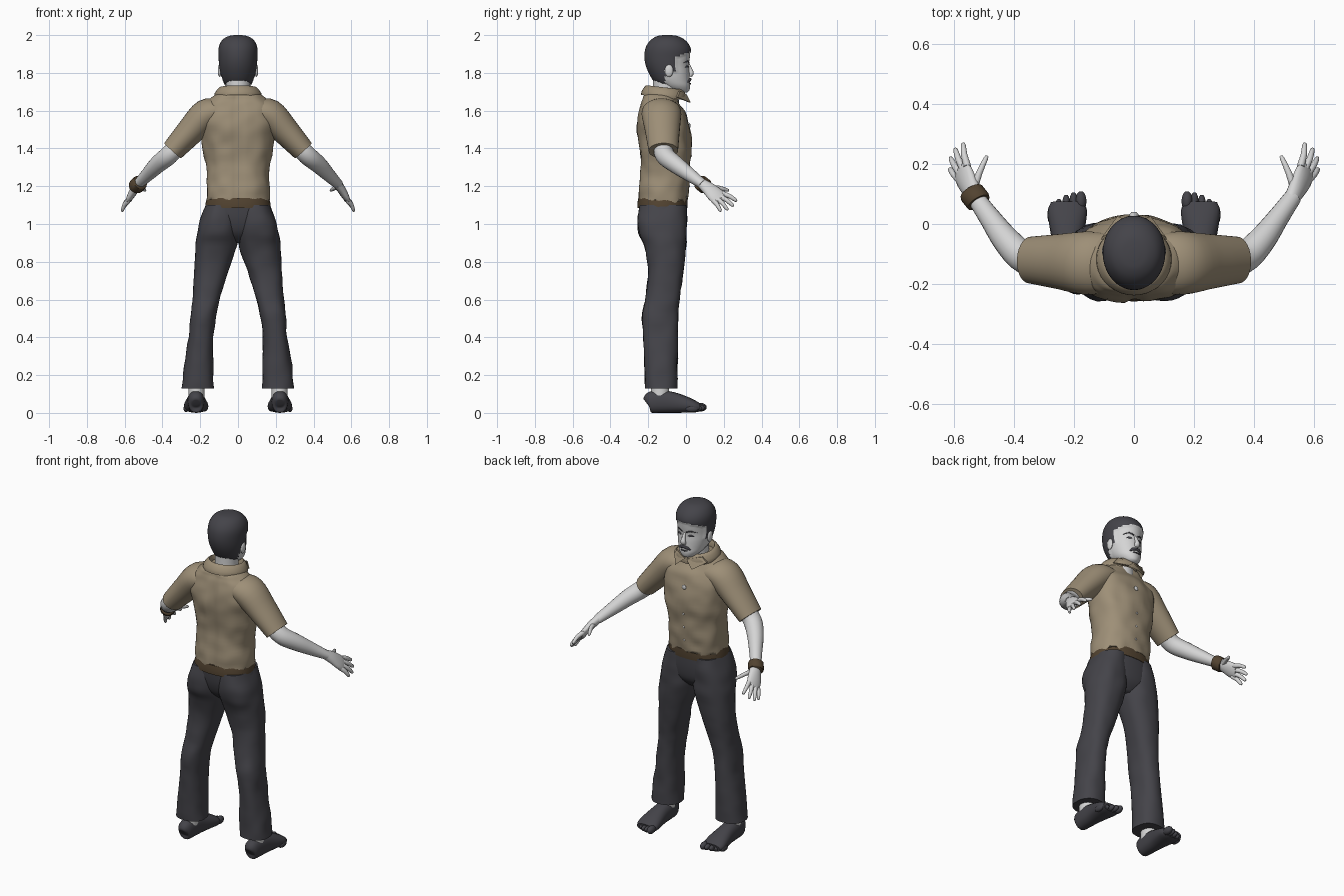
import bpy, bmesh, math, random
from mathutils import Vector, noise

random.seed(4)
if "Cube" in bpy.data.objects:
    bpy.data.objects.remove(bpy.data.objects["Cube"])


def material(name, rgb):
    m = bpy.data.materials.new(name)
    m.use_nodes = True
    m.diffuse_color = (*rgb, 1)
    bsdf = next(n for n in m.node_tree.nodes if n.type == 'BSDF_PRINCIPLED')
    bsdf.inputs["Base Color"].default_value = (*rgb, 1)
    bsdf.inputs["Roughness"].default_value = 0.8
    return m


SKIN = material("pale grey skin", (0.66, 0.66, 0.66))
DARK = material("charcoal", (0.058, 0.057, 0.067))
SHIRT = material("tan cloth", (0.34, 0.275, 0.185))
BROWN = material("brown leather", (0.085, 0.056, 0.03))


def smooth_rows(rows, steps):
    """Catmull-Rom interpolation of rows of numbers."""
    out = []
    for i in range(len(rows) - 1):
        p0, p1 = rows[max(i - 1, 0)], rows[i]
        p2, p3 = rows[i + 1], rows[min(i + 2, len(rows) - 1)]
        for k in range(steps):
            t = k / steps
            out.append([b + 0.5 * t * (c - a + t * (2*a - 5*b + 4*c - d + t * (3*(b - c) + d - a)))
                        for a, b, c, d in zip(p0, p1, p2, p3)])
    return out + [list(rows[-1])]


def skin_rings(name, rings, mat, caps=True, angle=50):
    """Bridge a stack of point loops into one smooth object."""
    bm = bmesh.new()
    loops = [[bm.verts.new(p) for p in ring] for ring in rings]
    n = len(loops[0])
    for a, b in zip(loops, loops[1:]):
        for i in range(n):
            j = (i + 1) % n
            bm.faces.new((a[i], a[j], b[j], b[i]))
    if caps:
        bm.faces.new(loops[0])
        bm.faces.new(loops[-1])
    bmesh.ops.recalc_face_normals(bm, faces=bm.faces)
    me = bpy.data.meshes.new(name)
    bm.to_mesh(me)
    bm.free()
    me.materials.append(mat)
    me.shade_smooth()
    me.set_sharp_from_angle(angle=math.radians(angle))
    ob = bpy.data.objects.new(name, me)
    bpy.context.scene.collection.objects.link(ob)
    return ob


def oval(n, power):
    for i in range(n):
        c, s = math.cos(math.tau * i / n), math.sin(math.tau * i / n)
        yield (math.copysign(abs(c) ** (2 / power), c), math.copysign(abs(s) ** (2 / power), s))


def stack(name, rows, mat, n=32, steps=4, power=2.0, side=1, caps=True, tilt=0.0, rough=0.0):
    """Level sections given as (z, x min, x max, y min, y max)."""
    rings = []
    for z, x0, x1, y0, y1 in smooth_rows(rows, steps):
        ring = []
        for c, s in oval(n, power):
            p = Vector((side * ((x0 + x1) / 2 + c * (x1 - x0) / 2),
                        (y0 + y1) / 2 + s * (y1 - y0) / 2, z))
            p.z -= tilt * (p.y + 0.11)
            if rough:
                p += Vector((c, s, 0)) * rough * noise.noise(p * 14)
            ring.append(p)
        rings.append(ring)
    return skin_rings(name, rings, mat, caps)


def tube(name, rows, mat, ref=(0, 0, 1), n=16, steps=4, side=1, power=2.0):
    """Sections (x, y, z, half size along ref, half size across) along a path."""
    rows = smooth_rows(rows, steps)
    rings = []
    for i, (x, y, z, a, b) in enumerate(rows):
        t = Vector(rows[min(i + 1, len(rows) - 1)][:3]) - Vector(rows[max(i - 1, 0)][:3])
        t.normalize()
        u = Vector(ref)
        u = (u - t * u.dot(t)).normalized()
        v = t.cross(u)
        ring = [Vector((x, y, z)) + u * a * c + v * b * s for c, s in oval(n, power)]
        rings.append([Vector((side * p.x, p.y, p.z)) for p in ring])
    return skin_rings(name, rings, mat)


def ball(name, centre, radii, mat):
    x, y, z = centre
    rows = []
    for k in range(1, 10):
        f = math.pi * k / 10
        rows.append((x, y - radii[1] * math.cos(f), z,
                     radii[2] * math.sin(f), radii[0] * math.sin(f)))
    return tube(name, rows, mat, n=14, steps=1)


# Shirt body with a ragged hem and slight creases
body = [(1.12, .166, -.254, .006), (1.2, .167, -.25, .016), (1.3, .168, -.242, .02),
        (1.4, .185, -.247, .028), (1.5, .198, -.26, .022), (1.58, .2, -.256, 0),
        (1.63, .185, -.242, -.03), (1.66, .15, -.232, -.045), (1.685, .115, -.222, -.05),
        (1.7, .07, -.18, -.06)]
shirt = stack("shirt_body", [(z, -r, r, a, b) for z, r, a, b in body], SHIRT,
              n=56, steps=5, power=2.35, rough=.009)
for v in shirt.data.vertices:
    if v.co.z < 1.125:
        v.co.z += random.uniform(-.012, .016)
    if v.co.y < -.12:
        v.co.y += .012 * math.exp(-(v.co.x / .02) ** 2)

# Collar band and its two points
stack("collar", [(1.668, -.125, .125, -.238, .0), (1.69, -.124, .124, -.234, .0),
                 (1.722, -.1, .1, -.212, -.012), (1.715, -.09, .09, -.2, -.02),
                 (1.68, -.085, .085, -.195, -.03)], SHIRT, n=36, steps=2, caps=False, tilt=.12)
for side, word in ((1, "left"), (-1, "right")):
    tri = [(.006, .004, 1.685), (.055, .026, 1.642), (.108, -.045, 1.672), (.085, -.03, 1.705)]
    skin_rings(word + "_collar_point",
               [[Vector((side * x, y + d, z)) for x, y, z in tri] for d in (0, -.008)], SHIRT)

# Buttons down the front, the chest one larger
for i, (z, y, r) in enumerate(((1.52, .019, .014), (1.44, .027, .006), (1.36, .026, .006),
                               (1.28, .02, .006), (1.2, .017, .006))):
    ball(f"button_{i + 1}", (0, y, z), (r, .005, r), SKIN)

# Belt and seat
stack("belt", [(1.085, -.174, .174, -.257, .007), (1.11, -.172, .172, -.258, .009),
               (1.138, -.165, .165, -.252, .008)], BROWN, n=40, steps=1, power=2.3)
stack("trouser_seat", [(.9, -.05, .05, -.16, -.05), (.95, -.16, .16, -.215, -.01),
                       (1.02, -.19, .19, -.242, .003), (1.1, -.171, .171, -.25, .004)],
      DARK, n=40, power=2.3)

leg = [(.13, .127, .298, -.217, -.045), (.25, .13, .285, -.22, -.045), (.4, .13, .262, -.228, -.042),
       (.52, .115, .252, -.232, -.042), (.62, .09, .24, -.215, -.03), (.75, .05, .232, -.2, -.012),
       (.88, .006, .224, -.22, 0), (.95, 0, .216, -.25, .005), (1.02, 0, .2, -.258, .005),
       (1.1, .005, .17, -.245, 0)]
sleeve = [(.09, -.13, 1.6, .06, .1), (.165, -.13, 1.58, .083, .105),
          (.25, -.125, 1.493, .074, .092), (.346, -.12, 1.388, .06, .078)]
arm = [(.3, -.12, 1.43, .048, .05), (.365, -.113, 1.365, .05, .052), (.425, -.055, 1.315, .046, .046),
       (.48, .02, 1.26, .036, .036), (.53, .09, 1.21, .025, .029)]
palm = [(.525, .083, 1.215, .028, .024), (.545, .12, 1.187, .038, .023),
        (.565, .158, 1.152, .046, .019), (.576, .185, 1.132, .04, .012)]
spread = (.045, -.08, -.06)
fingers = {"index": ((.556, .19, 1.163), (.57, .27, 1.122)),
           "middle": ((.566, .175, 1.15), (.597, .252, 1.095)),
           "ring": ((.574, .16, 1.138), (.613, .222, 1.075)),
           "little": ((.58, .145, 1.126), (.615, .185, 1.067)),
           "thumb": ((.535, .115, 1.195), (.49, .228, 1.178))}
foot = [(.222, -.207, .05, .022, .02), (.222, -.195, .055, .053, .038), (.222, -.14, .06, .06, .045),
        (.222, -.07, .055, .055, .05), (.222, 0, .043, .043, .061), (.222, .045, .033, .032, .065),
        (.222, .072, .028, .022, .055)]

for side, word in ((1, "left"), (-1, "right")):
    # Trouser leg, ankle, foot and toes
    stack(word + "_trouser_leg", leg, DARK, n=32, power=2.3, side=side, rough=.006)
    stack(word + "_ankle", [(.08, .178, .262, -.185, -.09), (.17, .178, .262, -.185, -.09)],
          SKIN, n=20, steps=1, side=side)
    tube(word + "_foot", foot, DARK, n=20, side=side, power=2.3)
    for i in range(5):
        r = .019 if i == 0 else .014
        ball(f"{word}_toe_{i + 1}", (side * (.177 + .0245 * i), .076 - .0035 * i * i * .8, .03 - .002 * i),
             (r, .034, r + .004), DARK)
    # Sleeve, arm and hand
    tube(word + "_sleeve", sleeve, SHIRT, n=28, side=side)
    tube(word + "_arm", arm, SKIN, n=20, side=side)
    tube(word + "_palm", palm, SKIN, ref=spread, side=side)
    for label, (a, b) in fingers.items():
        a, b = Vector(a), Vector(b)
        mid = a.lerp(b, .5) + Vector((.003, 0, .005))
        near, tip = a.lerp(b, .12), a.lerp(b, .92)
        tube(f"{word}_{label}_finger", [(*a, .013, .013), (*near, .014, .013), (*mid, .012, .011),
                                        (*tip, .009, .008), (*b, .003, .003)],
             SKIN, n=10, steps=2, side=side)

# Band on one wrist
tube("wrist_band", [(.517, .072, 1.222, .037, .04), (.52, .077, 1.219, .041, .043),
                    (.54, .102, 1.199, .041, .043), (.543, .107, 1.196, .037, .04)],
     BROWN, n=20, steps=1, side=-1)

# Neck and head, with hair raised slightly above the skin
stack("neck", [(1.62, -.07, .07, -.185, -.035), (1.68, -.064, .064, -.175, -.04),
               (1.78, -.066, .066, -.175, -.04)], SKIN, n=24, steps=2)
skull = [(1.695, .022, -.055, .002), (1.705, .042, -.09, .016), (1.73, .066, -.135, .022),
         (1.76, .08, -.168, .02), (1.8, .09, -.192, .018), (1.84, .095, -.208, .015),
         (1.88, .098, -.215, .02), (1.92, .099, -.212, .022), (1.95, .092, -.2, .01),
         (1.975, .075, -.178, -.015), (1.99, .048, -.15, -.045), (1.995, .018, -.12, -.08)]
head = stack("head", [(z, -r, r, a, b) for z, r, a, b in skull], SKIN, n=56, steps=5)
head.data.materials.append(DARK)


def hairline(y):
    if y > -.06:
        return 1.885 + .35 * (y + .06)
    return 1.81 if y > -.085 else 1.83 if y > -.11 else 1.75


raised = set()
for f in head.data.polygons:
    if f.center.z > hairline(f.center.y):
        f.material_index = 1
        raised.update(f.vertices)
normals = {i: head.data.vertices[i].normal.copy() for i in raised}
for i, nrm in normals.items():
    head.data.vertices[i].co += nrm * .005

# Face
tube("nose", [(0, .012, 1.848, .006, .007), (0, .022, 1.82, .01, .01), (0, .028, 1.797, .013, .016),
              (0, .02, 1.782, .008, .013)], SKIN, ref=(0, 1, 0), n=12)
tube("moustache", [(-.036, .008, 1.75, .004, .004), (-.02, .02, 1.762, .009, .006),
                   (0, .023, 1.766, .008, .006), (.02, .02, 1.762, .009, .006),
                   (.036, .008, 1.75, .004, .004)], DARK, n=10)
tube("mouth", [(-.022, .017, 1.743, .002, .003), (0, .024, 1.743, .004, .003),
               (.022, .017, 1.743, .002, .003)], DARK, n=8)
for side, word in ((1, "left"), (-1, "right")):
    tube(word + "_eyebrow", [(.012, .015, 1.853, .004, .004), (.038, .007, 1.862, .005, .004),
                             (.064, -.015, 1.852, .002, .003)], DARK, n=8, side=side)
    tube(word + "_eye", [(.02, .011, 1.83, .002, .003), (.036, .007, 1.834, .006, .003),
                         (.053, -.005, 1.83, .002, .003)], DARK, n=8, side=side)
    ball(word + "_ear", (side * .097, -.09, 1.812), (.01, .022, .034), SKIN)
